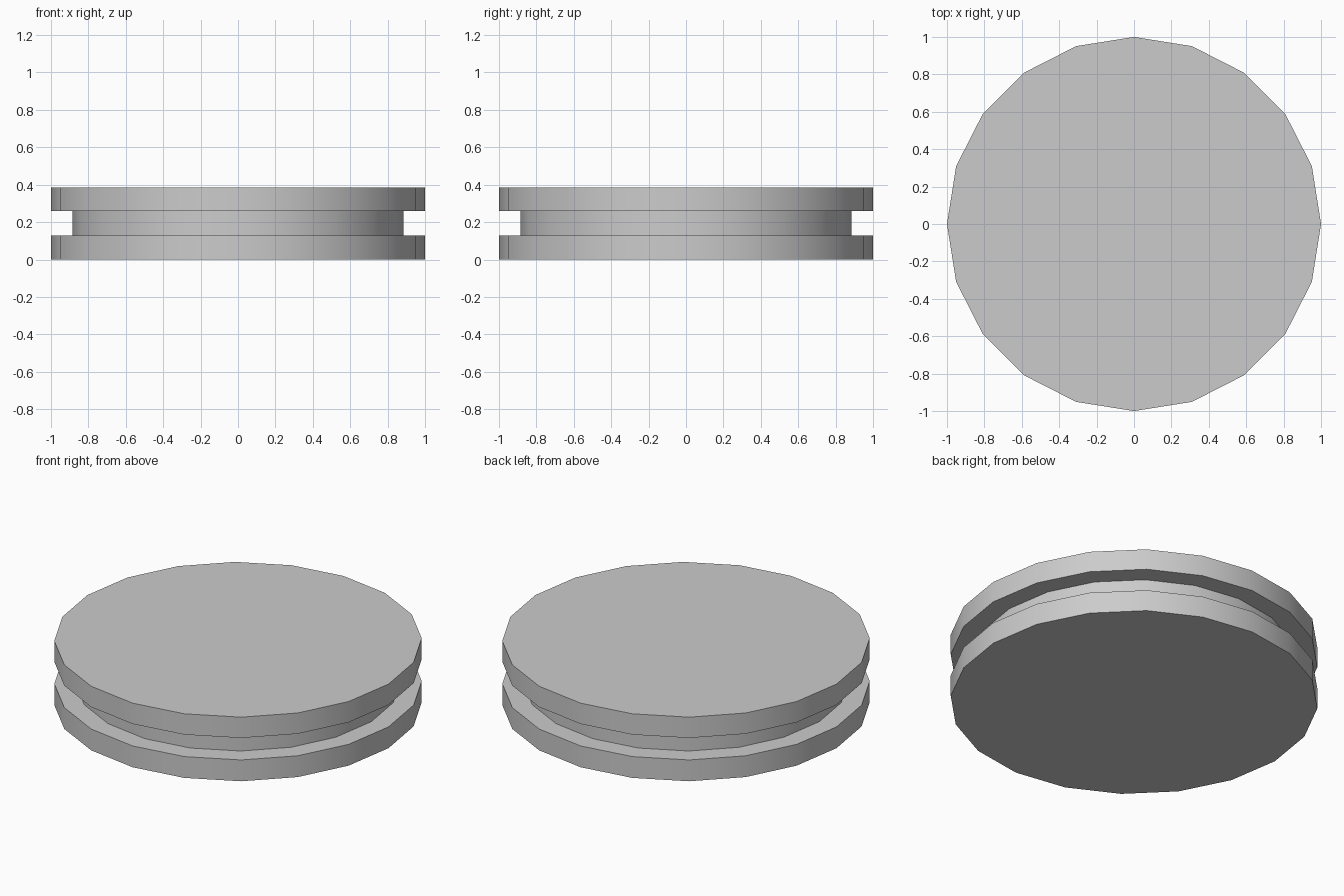
import bpy, bmesh, math

if "Cube" in bpy.data.objects:
    bpy.data.objects.remove(bpy.data.objects["Cube"])

SIDES = 20
# Half profile (radius, height): lower rim, groove, upper rim
PROFILE = [(1.0, 0.0), (1.0, 0.128), (0.885, 0.128),
           (0.885, 0.26), (1.0, 0.26), (1.0, 0.385)]

# Grooved disc, turned from the profile
bm = bmesh.new()
rings = []
for r, z in PROFILE:
    rings.append([bm.verts.new((r * math.cos(2 * math.pi * i / SIDES),
                                r * math.sin(2 * math.pi * i / SIDES), z))
                  for i in range(SIDES)])
for a, b in zip(rings, rings[1:]):
    for i in range(SIDES):
        j = (i + 1) % SIDES
        bm.faces.new((a[i], a[j], b[j], b[i]))

# Flat bottom and top
bm.faces.new(rings[0][::-1])
bm.faces.new(rings[-1])
bmesh.ops.recalc_face_normals(bm, faces=bm.faces)

mesh = bpy.data.meshes.new("grooved_disc")
bm.to_mesh(mesh)
bm.free()
disc = bpy.data.objects.new("grooved_disc", mesh)
bpy.context.collection.objects.link(disc)

# Smooth walls, sharp rims
bpy.context.view_layer.objects.active = disc
disc.select_set(True)
bpy.ops.object.shade_smooth_by_angle(angle=math.radians(30))
